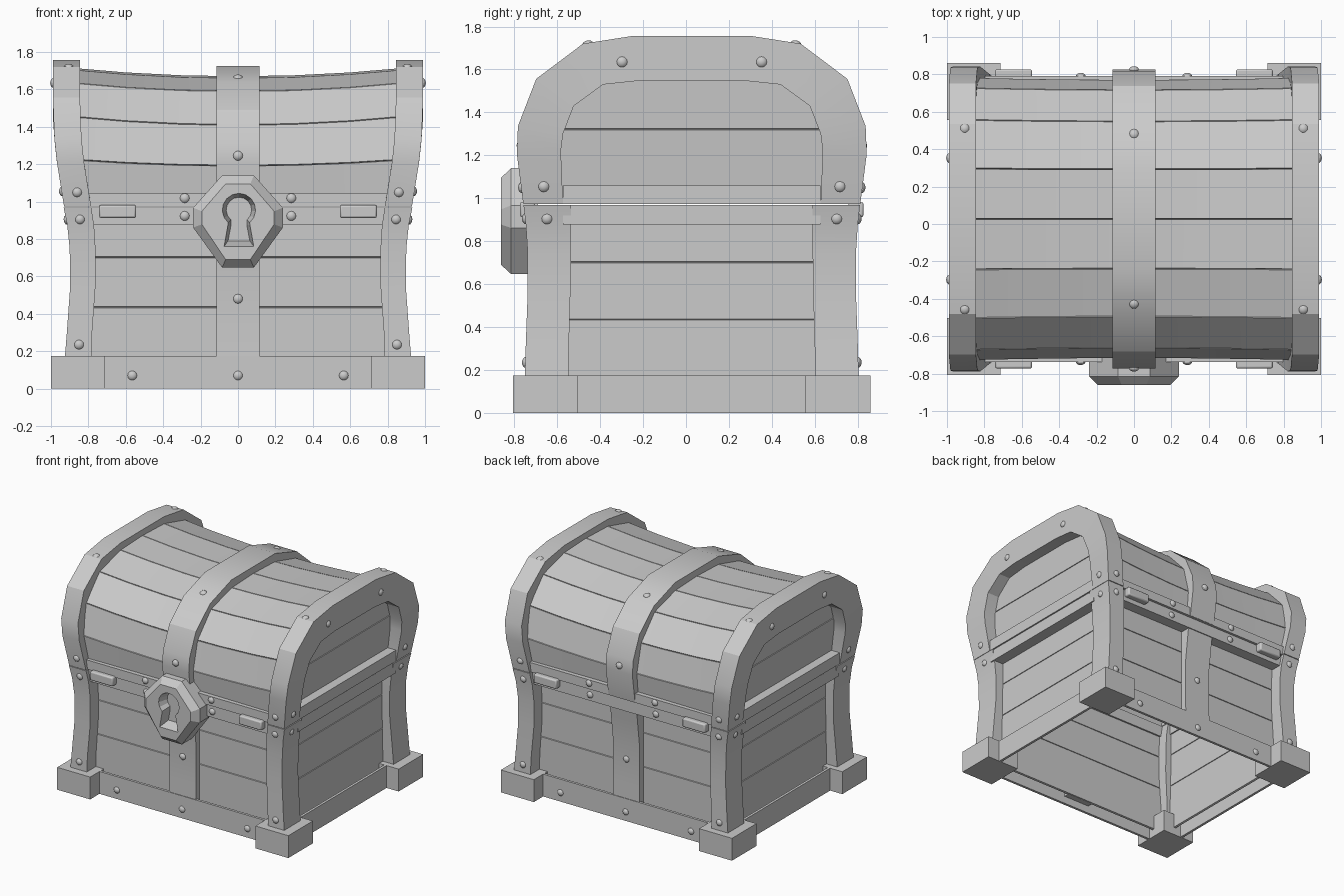
import bpy, bmesh, math
from mathutils import Matrix, Vector

if "Cube" in bpy.data.objects:
    bpy.data.objects.remove(bpy.data.objects["Cube"])

CY = 0.027  # y centre of the box itself (the lock sticks out in front)
mat = bpy.data.materials.new("plain grey")
mat.diffuse_color = (0.6, 0.6, 0.6, 1)
mat.use_nodes = True
mat.node_tree.nodes["Principled BSDF"].inputs["Base Color"].default_value = mat.diffuse_color


def finish(name, bm):
    bmesh.ops.recalc_face_normals(bm, faces=bm.faces)
    me = bpy.data.meshes.new(name)
    bm.to_mesh(me)
    bm.free()
    me.materials.append(mat)
    ob = bpy.data.objects.new(name, me)
    bpy.context.collection.objects.link(ob)
    return ob


def loft(name, rings, sx=1, sy=1):
    """Skin a solid through equal-sized rings, optionally mirrored in x / y."""
    bm = bmesh.new()
    vs = [[bm.verts.new((p[0] * sx, p[1] * sy + CY, p[2])) for p in r] for r in rings]
    n = len(vs[0])
    for a, b in zip(vs, vs[1:]):
        for i in range(n):
            bm.faces.new((a[i], a[(i + 1) % n], b[(i + 1) % n], b[i]))
    bm.faces.new(vs[0])
    bm.faces.new(vs[-1])
    return finish(name, bm)


def rect(x0, x1, y0, y1, z):
    return [(x0, y0, z), (x1, y0, z), (x1, y1, z), (x0, y1, z)]


def box(name, x0, x1, y0, y1, z0, z1, sx=1, sy=1):
    return loft(name, [rect(x0, x1, y0, y1, z0), rect(x0, x1, y0, y1, z1)], sx, sy)


def both(half):
    """Mirror a half profile of (y, z) points, running from one side over the top."""
    return half + [(-y, z) for y, z in reversed(half) if y > 1e-6]


SIGNS = (1, -1)

# feet and flared corner posts: z, outer x, inner x, outer y, inner y
post = [(0.05, .935, .787, .78, .577), (0.3, .915, .78, .774, .573), (0.55, .897, .762, .765, .566),
        (0.75, .9, .762, .765, .563), (0.875, .913, .77, .773, .563), (0.968, .932, .785, .784, .563)]
for sx in SIGNS:
    for sy in SIGNS:
        box("foot", .715, 1.0, .53, .833, 0, .175, sx, sy)
        loft("corner_post", [rect(xi, xo, yi, yo, z) for z, xo, xi, yo, yi in post], sx, sy)

# frame rails round the bottom (thin skirt), the body rim and the lid rim
for name, z0, z1, yo, xo, thick in (("bottom_rail", 0, .175, .718, .895, .02),
                                    ("body_rim", .877, .968, .752, .922, .12),
                                    ("lid_rim", .973, 1.045, .765, .928, .12)):
    for s in SIGNS:
        box(name + "_long", -.82, .82, yo - thick, yo, z0, z1, 1, s)
        box(name + "_side", xo - thick, xo, -.6, .6, z0, z1 + (.015 if name == "lid_rim" else 0), s)

# body planks (closed in the middle, grooved on both faces) and middle straps
G = 0.003
levels = [.06, .435, .702, .92]
for s in SIGNS:
    for z0, z1 in zip(levels, levels[1:]):
        def slab(o):
            return [(o - .02, z0 + G), (o - .01, z0), (o, z0 + G), (o, z1 - G), (o - .01, z1), (o - .02, z1 - G)]
        loft("body_plank", [[(x, y, z) for y, z in slab(.665)] for x in (-.82, .82)], 1, s)
        loft("side_plank", [[(x, y, z) for x, z in slab(.832)] for y in (-.66, .66)], s)
    loft("body_strap", [rect(-.115, .115, .65, yo, z) for z, yo in
                        ((.06, .717), (.3, .71), (.6, .71), (.8, .735), (.93, .751))], 1, s)

# lid end arches
outer = both([(.785, .973), (.815, 1.206), (.81, 1.336), (.725, 1.556), (.507, 1.72), (.27, 1.757)])
inner = both([(.60, .973), (.61, 1.22), (.60, 1.3), (.55, 1.43), (.413, 1.53), (.24, 1.548)])


def flare(z):
    t = min(max((z - .975) / .525, 0), 1)
    return .93 + .06 * (1 - (1 - t) ** 1.7)


for s in SIGNS:
    loft("lid_arch", [[(flare(z) - .145, y, z), (flare(z), y, z), (flare(w), v, w), (flare(w) - .145, v, w)]
                      for (y, z), (v, w) in zip(outer, inner)], s)
    # recessed boards in the lid ends
    for z0, z1, x0, x1, y0, y1 in ((.98, 1.322, .85, .88, .68, .68), (1.322, 1.61, .88, .9, .68, .47)):
        loft("lid_end_plank", [rect(x0 - .025, x0 - .01, -y0, y0, z0), rect(x0 - .025, x0, -y0, y0, z0 + G),
                               rect(x1 - .025, x1, -y1, y1, z1 - G), rect(x1 - .025, x1 - .01, -y1, y1, z1)], s)

# saddle-shaped lid planks
seams = both([(.735, .985), (.755, 1.225), (.70, 1.455), (.53, 1.635), (.27, 1.705), (0, 1.715)])
for a, b in zip(seams, seams[1:]):
    p, q = Vector(a), Vector(b)
    d = (q - p).normalized() * G
    n = Vector((d.y, -d.x)).normalized() * .025
    if n.dot(p + q - Vector((0, 2.4))) > 0:
        n = -n
    rings = []
    for x in (-.89, -.6, -.3, 0, .3, .6, .89):
        k = 1 - (x / .89) ** 2
        rings.append([(x, v.x * (1 - .015 * k), v.y - .045 * k * min(1, (v.y - .97) / .35))
                      for v in (p + d, q - d, q + n, p + n)])
    loft("lid_plank", rings)

# strap over the lid
strap = both([(.767, .975), (.80, 1.2), (.79, 1.31), (.71, 1.49), (.535, 1.64), (.27, 1.725)])
loft("lid_strap", [[(-.115, y, z), (.115, y, z), (.115, y * .89, 1 + (z - 1) * .88),
                    (-.115, y * .89, 1 + (z - 1) * .88)] for y, z in strap])

# hinge plates, front and back
for sx in SIGNS:
    for sy in SIGNS:
        h = box("hinge_plate", .545, .742, .73, .8, .912, .982, sx, sy)
        m = h.modifiers.new("bevel", 'BEVEL')
        m.width, m.segments = .01, 2

# domed rivets: position and outward direction
rivets = []
for sy in SIGNS:
    for x, y, z in ((0, .798, 1.245), (0, .708, .48), (0, .715, .07)):
        rivets.append(((x, y * sy, z), (0, sy, 0)))
    rivets.append(((0, .455 * sy, 1.66), (0, .35 * sy, 1)))
    for sx in SIGNS:
        for x, y, z in ((.845, .773, .905), (.85, .773, .235), (.86, .791, 1.05), (.285, .763, 1.018),
                        (.285, .75, .923), (.565, .715, .07)):
            rivets.append(((x * sx, y * sy, z), (0, sy, 0)))
        for x, y, z in ((.914, .675, .905), (.939, .69, 1.055), (.986, .325, 1.635)):
            rivets.append(((x * sx, y * sy, z), (sx, 0, 0)))
        rivets.append(((.905 * sx, .485 * sy, 1.717), (0, .25 * sy, 1)))
bm = bmesh.new()
for p, d in rivets:
    M = Matrix.Translation(Vector(p) + Vector((0, CY, 0))) @ Vector(d).to_track_quat('Z', 'Y').to_matrix().to_4x4()
    bmesh.ops.create_uvsphere(bm, u_segments=12, v_segments=8, radius=.026, matrix=M @ Matrix.Diagonal((1, 1, .7, 1)))
finish("rivets", bm)


# padlock body with chamfered front
def lock_ring(y, w, t, zs):
    xs = (w, t, -t, -w, -w, -t, t, w)
    return [(x, y - CY, z) for x, z in zip(xs, (zs[1], zs[0], zs[0], zs[1], zs[2], zs[3], zs[3], zs[2]))]


full, small = (1.14, .967, .861, .647), (1.095, .948, .878, .69)
lock = loft("lock_body", [lock_ring(-.69, .24, .085, full), lock_ring(-.815, .24, .085, full),
                          lock_ring(-.862, .193, .066, small)])


# tapered keyhole recess with a wide slot
def keyhole(y, r, top, bottom, zb):
    pts = [(r * math.cos(a), .955 + r * math.sin(a)) for a in
           (math.radians(-50 + i * 280 / 12) for i in range(13))]
    pts += [(-top, .875), (-bottom, zb), (bottom, zb), (top, .875)]
    return [(x + .005, y - CY, z) for x, z in pts]


cutter = loft("keyhole_cutter", [keyhole(-.88, .093, .062, .084, .755), keyhole(-.858, .088, .058, .078, .762),
                                 keyhole(-.785, .068, .042, .058, .79)])
cutter.hide_render = True
cutter.hide_set(True)
m = lock.modifiers.new("keyhole", 'BOOLEAN')
m.operation, m.solver, m.object = 'DIFFERENCE', 'EXACT', cutter

# smooth shading with sharp edges kept
for ob in bpy.context.collection.objects:
    if ob is not cutter and ob.name != "keyhole_cutter":
        ob.select_set(True)
        bpy.context.view_layer.objects.active = ob
bpy.ops.object.shade_smooth_by_angle(angle=math.radians(25))
